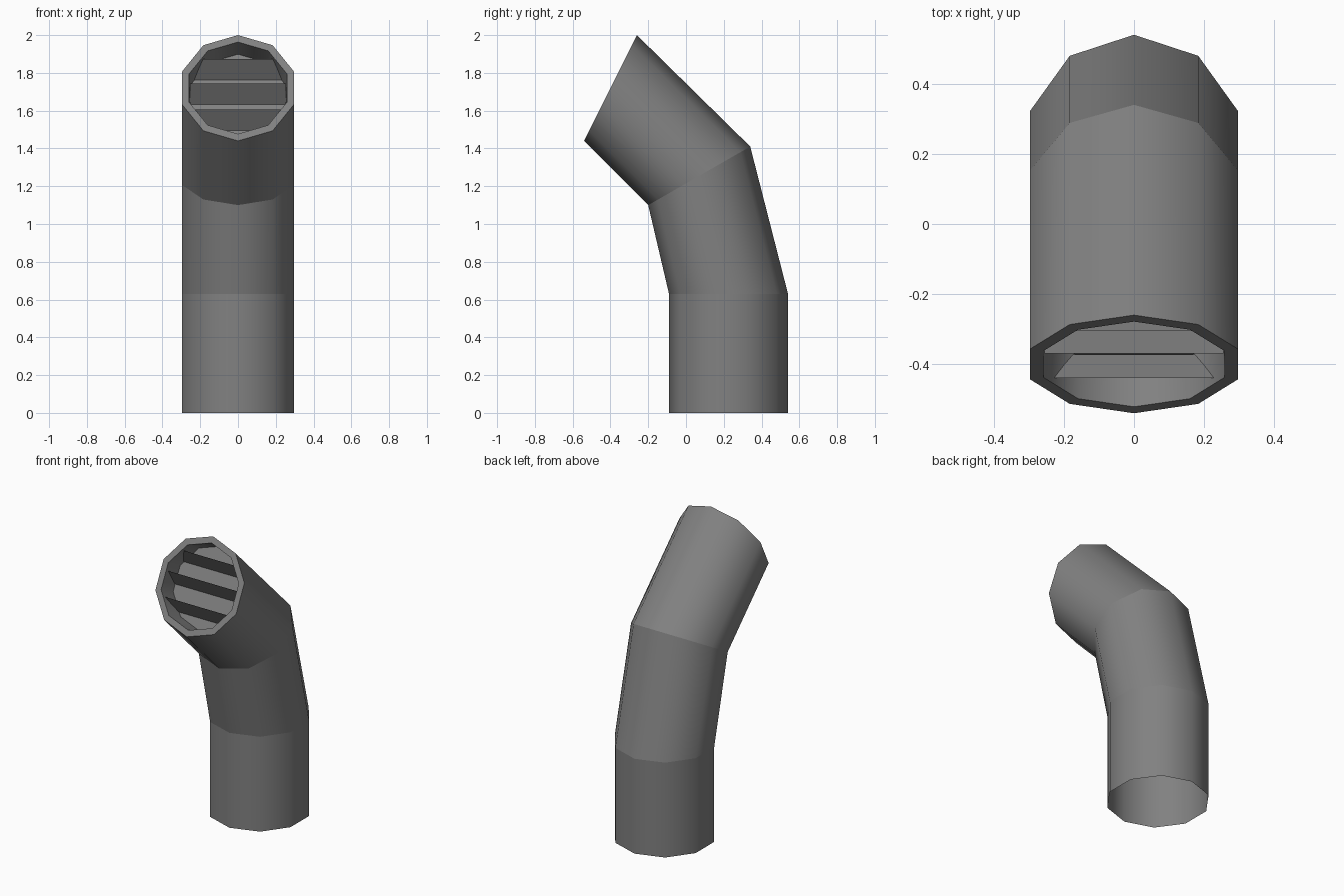
import bpy, bmesh
from math import sin, cos, pi
from mathutils import Vector

if "Cube" in bpy.data.objects:
    bpy.data.objects.remove(bpy.data.objects["Cube"])

SIDES = 10
R = 0.312                                  # outer radius
C = Vector((0, -0.40, 1.72))               # mouth centre
U = Vector((0, 0.447, 0.894))              # up direction in the mouth plane
N = Vector((0, -0.894, 0.447))             # outward mouth normal

# Dark grey metal
metal = bpy.data.materials.new("dark_grey")
metal.diffuse_color = (0.22, 0.22, 0.22, 1)
metal.use_nodes = True
metal.node_tree.nodes["Principled BSDF"].inputs["Base Color"].default_value = metal.diffuse_color


def ring(bm, front, back, radius):
    """Ten-sided ring through a front and a back point given as (y, z)."""
    f, b = Vector((0, *front)), Vector((0, *back))
    mid, half = (f + b) / 2, (f - b) / 2
    return [bm.verts.new(mid + half * cos(2 * pi * i / SIDES)
                         + Vector((radius * sin(2 * pi * i / SIDES), 0, 0)))
            for i in range(SIDES)]


def mouth_ring(bm, depth, radius):
    c = C - N * depth
    lo, hi = c - U * radius, c + U * radius
    return ring(bm, lo.yz, hi.yz, radius)


def bridge(bm, a, b, smooth=True):
    for i in range(SIDES):
        j = (i + 1) % SIDES
        bm.faces.new((a[i], a[j], b[j], b[i])).smooth = smooth


def finish(bm, name):
    me = bpy.data.meshes.new(name)
    bm.to_mesh(me)
    bm.free()
    me.materials.append(metal)
    ob = bpy.data.objects.new(name, me)
    bpy.context.collection.objects.link(ob)
    return ob


# Bent pipe, open at the bottom, with a rim and a recessed mouth
bm = bmesh.new()
rings = [ring(bm, f, b, R) for f, b in (
    ((-0.09, 0), (0.54, 0)),
    ((-0.09, 0.63), (0.54, 0.63)),
    ((-0.20, 1.10), (0.34, 1.41)),
    ((-0.54, 1.44), (-0.26, 2.0)))]
rings.append(mouth_ring(bm, 0, 0.272))
rings.append(mouth_ring(bm, 0.13, 0.265))
for k in range(len(rings) - 1):
    bridge(bm, rings[k], rings[k + 1], smooth=(k != 3))
bm.faces.new(rings[-1])
# Keep a crease at every ring
for r in rings:
    for i in range(SIDES):
        bm.edges.get((r[i], r[(i + 1) % SIDES])).smooth = False
finish(bm, "vent_pipe")


def half_width(u, radius=0.268):
    """Half width of the ten-sided opening at height u."""
    u = abs(u)
    pts = [(radius * cos(pi * k / 5), radius * sin(pi * k / 5)) for k in range(3)]
    for (u1, x1), (u0, x0) in zip(pts, pts[1:]):
        if u >= u0:
            return x1 + (x0 - x1) * (u1 - u) / (u1 - u0)
    return pts[2][1]


# Three slanted louvre slats across the mouth
for n, u in enumerate((-0.12, 0.036, 0.18)):
    bm = bmesh.new()
    v = []
    for uu, depth, signs in ((u, 0.016, (-1, 1)), (u - 0.07, 0.126, (1, -1))):
        for s in signs:
            v.append(bm.verts.new(C + U * uu - N * depth
                                  + Vector((s * half_width(uu), 0, 0))))
    bm.faces.new(v)
    finish(bm, f"louvre_slat_{n + 1}")
